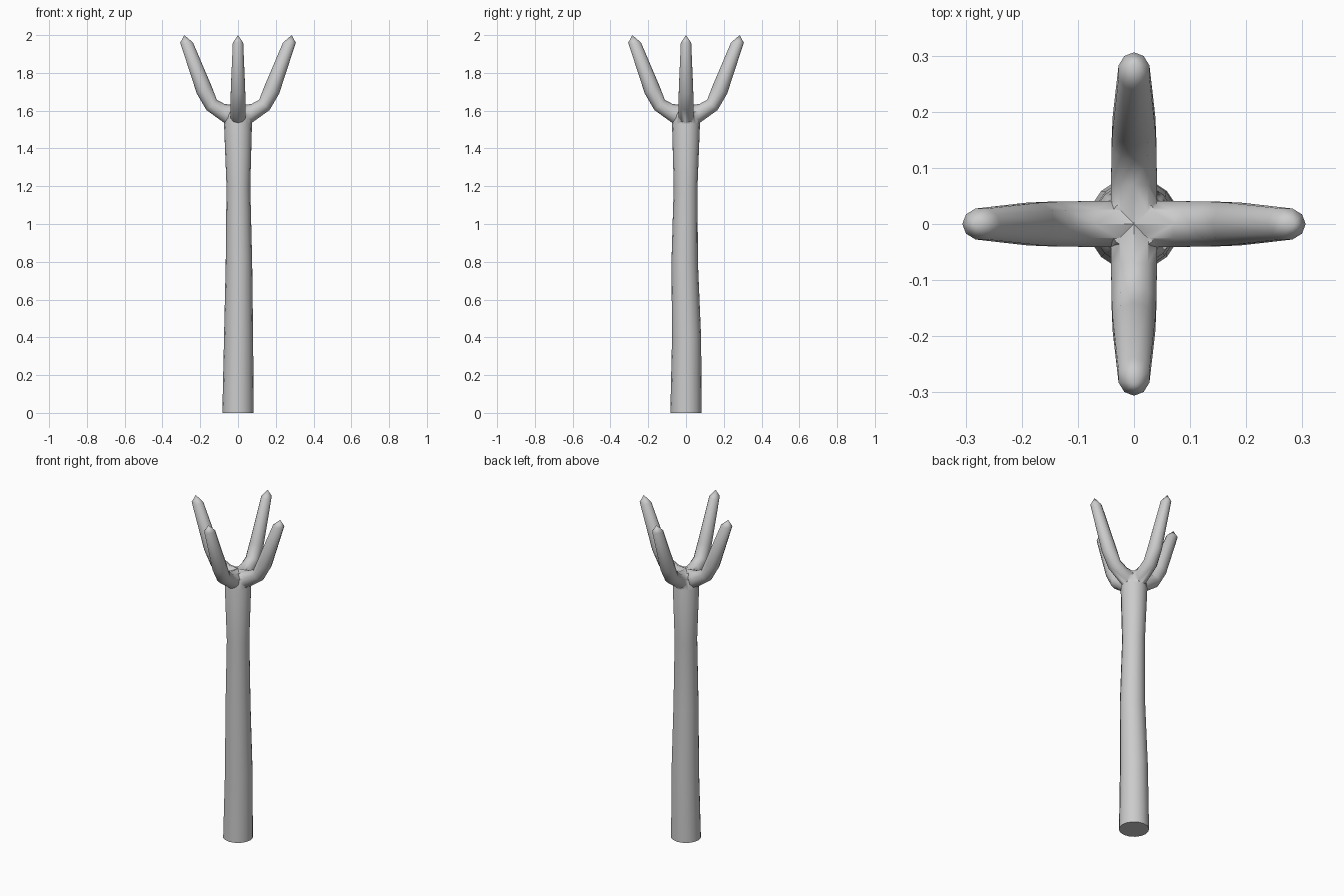
import bpy, bmesh, math
from mathutils import Vector

if "Cube" in bpy.data.objects:
    bpy.data.objects.remove(bpy.data.objects["Cube"])


def loft(name, rings, tip=None):
    """Skin a list of point rings, closing both ends (or ending in a tip point)."""
    bm = bmesh.new()
    loops = [[bm.verts.new(p) for p in ring] for ring in rings]
    n = len(loops[0])
    for a, b in zip(loops, loops[1:]):
        for i in range(n):
            j = (i + 1) % n
            bm.faces.new((a[i], a[j], b[j], b[i]))
    bm.faces.new(loops[0][::-1])
    if tip:
        t = bm.verts.new(tip)
        for i in range(n):
            bm.faces.new((loops[-1][i], loops[-1][(i + 1) % n], t))
    else:
        bm.faces.new(loops[-1])
    bmesh.ops.recalc_face_normals(bm, faces=bm.faces)
    mesh = bpy.data.meshes.new(name)
    bm.to_mesh(mesh)
    bm.free()
    ob = bpy.data.objects.new(name, mesh)
    bpy.context.collection.objects.link(ob)
    return ob


# Trunk: slightly wandering, narrow in the middle, closing in a low dome
def trunk_ring(x, y, z, r, n=16):
    return [(x + r * math.cos(2 * math.pi * i / n),
             y + r * math.sin(2 * math.pi * i / n), z) for i in range(n)]


trunk = loft("trunk", [trunk_ring(*s) for s in (
    (0, 0, 0, .083), (.003, .003, .4, .077), (.005, -.007, .8, .070),
    (.002, -.002, 1.2, .063), (0, 0, 1.53, .074), (0, 0, 1.58, .064),
    (0, 0, 1.62, .045))])


# Branches: each ring spans an inner and an outer point given as (reach, height)
def branch_ring(inner, outer, half, angle, n=10):
    a, b = Vector(inner), Vector(outer)
    mid, axis = (a + b) / 2, (b - a) / 2
    pts = []
    for i in range(n):
        t = 2 * math.pi * i / n
        r, z = mid + axis * math.cos(t)
        w = half * math.sin(t)
        pts.append((r * math.cos(angle) - w * math.sin(angle),
                    r * math.sin(angle) + w * math.cos(angle), z))
    return pts


PROFILE = (((-.01, 1.628), (-.01, 1.49), .043), ((.07, 1.635), (.072, 1.535), .043),
           ((.112, 1.657), (.167, 1.603), .042), ((.14, 1.73), (.218, 1.69), .040),
           ((.238, 1.96), (.306, 1.96), .029))

for k in range(4):
    ang = k * math.pi / 2
    branch = loft("branch", [branch_ring(*p, ang) for p in PROFILE],
                  (.284 * math.cos(ang), .284 * math.sin(ang), 2.0))
    # Merge the branch into the trunk
    mod = trunk.modifiers.new("join", 'BOOLEAN')
    mod.operation = 'UNION'
    mod.solver = 'EXACT'
    mod.object = branch
    bpy.context.view_layer.objects.active = trunk
    bpy.ops.object.modifier_apply(modifier=mod.name)
    bpy.data.objects.remove(branch)

trunk.name = "forked_post"
bpy.ops.object.select_all(action='DESELECT')
trunk.select_set(True)
bpy.context.view_layer.objects.active = trunk
bpy.ops.object.shade_smooth_by_angle(angle=math.radians(65))
